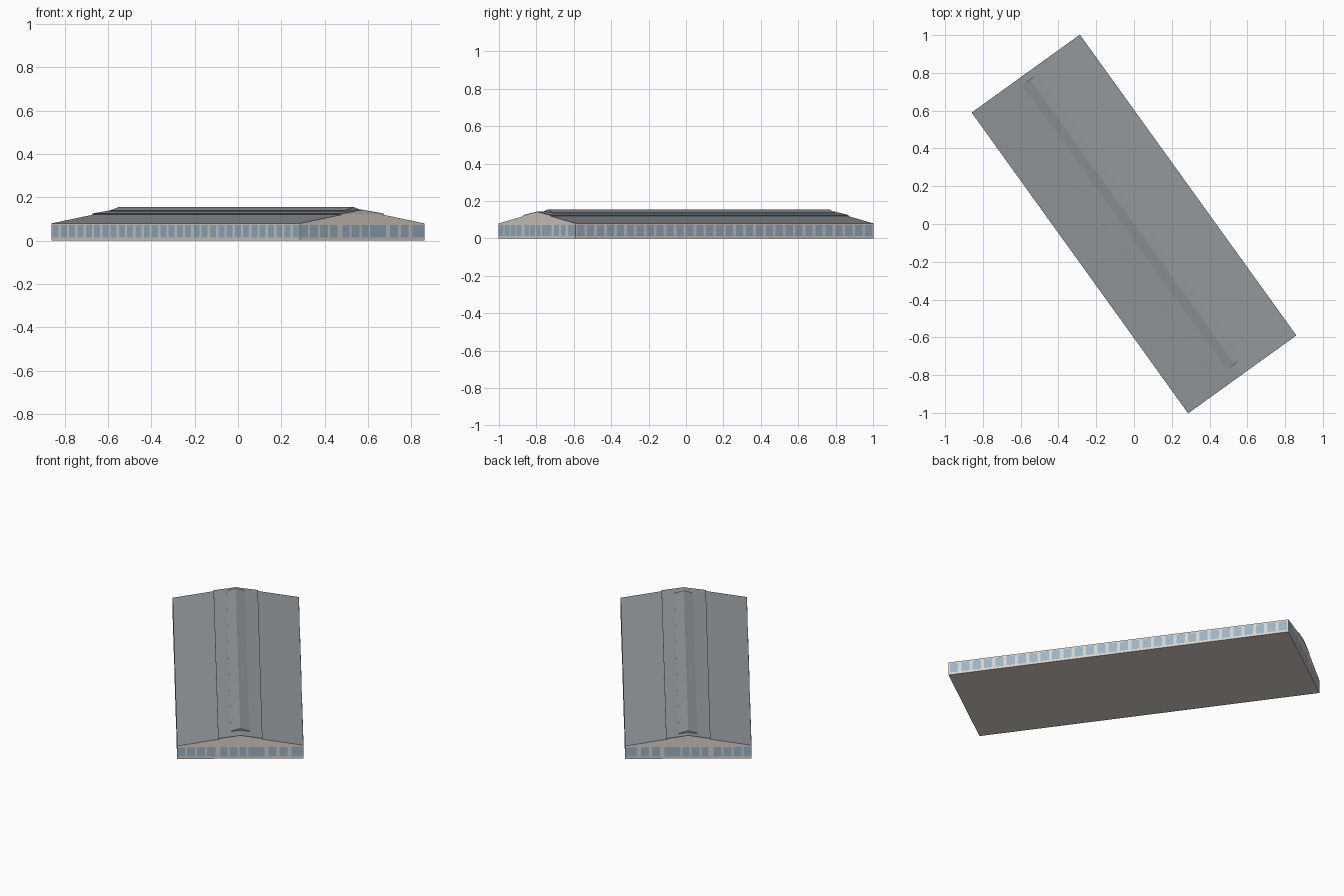
import bpy, bmesh, math

if "Cube" in bpy.data.objects:
    bpy.data.objects.remove(bpy.data.objects["Cube"])

ANGLE = math.radians(35.75)   # the hall stands diagonally
W, L = 0.353, 0.981           # half width, half length
EAVE, RIDGE = 0.08, 0.14


def material(name, rgb):
    m = bpy.data.materials.new(name)
    m.diffuse_color = (*rgb, 1)
    m.use_nodes = True
    m.node_tree.nodes["Principled BSDF"].inputs["Base Color"].default_value = m.diffuse_color
    return m


WALL = material("cream_wall", (0.70, 0.64, 0.55))
GLASS = material("blue_glass", (0.30, 0.47, 0.58))
ROOF = material("grey_roof", (0.28, 0.31, 0.33))


def finish(name, bm, *mats):
    bmesh.ops.recalc_face_normals(bm, faces=bm.faces)
    me = bpy.data.meshes.new(name)
    bm.to_mesh(me)
    bm.free()
    for m in mats:
        me.materials.append(m)
    ob = bpy.data.objects.new(name, me)
    ob.rotation_euler.z = ANGLE
    bpy.context.collection.objects.link(ob)
    return ob


def gabled_prism(name, half_w, y0, y1, base, eave, ridge, *mats):
    """Pentagon cross-section swept along y; slopes use the last material."""
    prof = [(-half_w, base), (half_w, base), (half_w, eave), (0, ridge), (-half_w, eave)]
    bm = bmesh.new()
    a = [bm.verts.new((x, y0, z)) for x, z in prof]
    b = [bm.verts.new((x, y1, z)) for x, z in prof]
    bm.faces.new(a)
    bm.faces.new(b)
    for i in range(5):
        j = (i + 1) % 5
        f = bm.faces.new((a[i], a[j], b[j], b[i]))
        if i in (2, 3):
            f.material_index = len(mats) - 1
    return finish(name, bm, *mats)


# Main hall and the two stacked ridge roofs
gabled_prism("hall", W, -L, L, 0, EAVE, RIDGE, WALL, ROOF)
gabled_prism("raised_roof", 0.124, -L, L, 0.121, 0.125, 0.143, ROOF)
gabled_prism("ridge_cap", 0.051, -0.913, 0.943, 0.135, 0.139, 0.155, ROOF)


def pane(bm, along, a0, a1, side):
    """Flat window just proud of a wall."""
    z0, z1, gap = 0.014, 0.072, 0.001
    pts = [(a0, z0), (a1, z0), (a1, z1), (a0, z1)]
    if along == "y":
        vs = [bm.verts.new((side * (W + gap), a, z)) for a, z in pts]
    else:
        vs = [bm.verts.new((a, side * (L + gap), z)) for a, z in pts]
    f = bm.faces.new(vs)
    f.normal_update()
    axis = 0 if along == "y" else 1
    if f.normal[axis] * side < 0:
        f.normal_flip()


def window_set(name, along, side, spans):
    bm = bmesh.new()
    for a0, a1 in spans:
        pane(bm, along, a0, a1, side)
    me = bpy.data.meshes.new(name)
    bm.to_mesh(me)
    bm.free()
    me.materials.append(GLASS)
    ob = bpy.data.objects.new(name, me)
    ob.rotation_euler.z = ANGLE
    bpy.context.collection.objects.link(ob)


# Regular rows on the long walls, grouped windows on the gable ends
N = 30
pitch = 2 * L / N
long_spans = [(-L + (i + 0.14) * pitch, -L + (i + 0.86) * pitch) for i in range(N)]
groups = [(0, 8), (10, 18), (20, 28), (30, 38), (43, 50), (52, 60), (62, 69),
          (71, 87), (91, 99), (102, 110), (114, 126)]
end_spans = [(-W + 2 * W * a / 126, -W + 2 * W * b / 126) for a, b in groups]

for side, tag in ((-1, "a"), (1, "b")):
    window_set("long_windows_" + tag, "y", side, long_spans)
    window_set("end_windows_" + tag, "x", side, end_spans)
